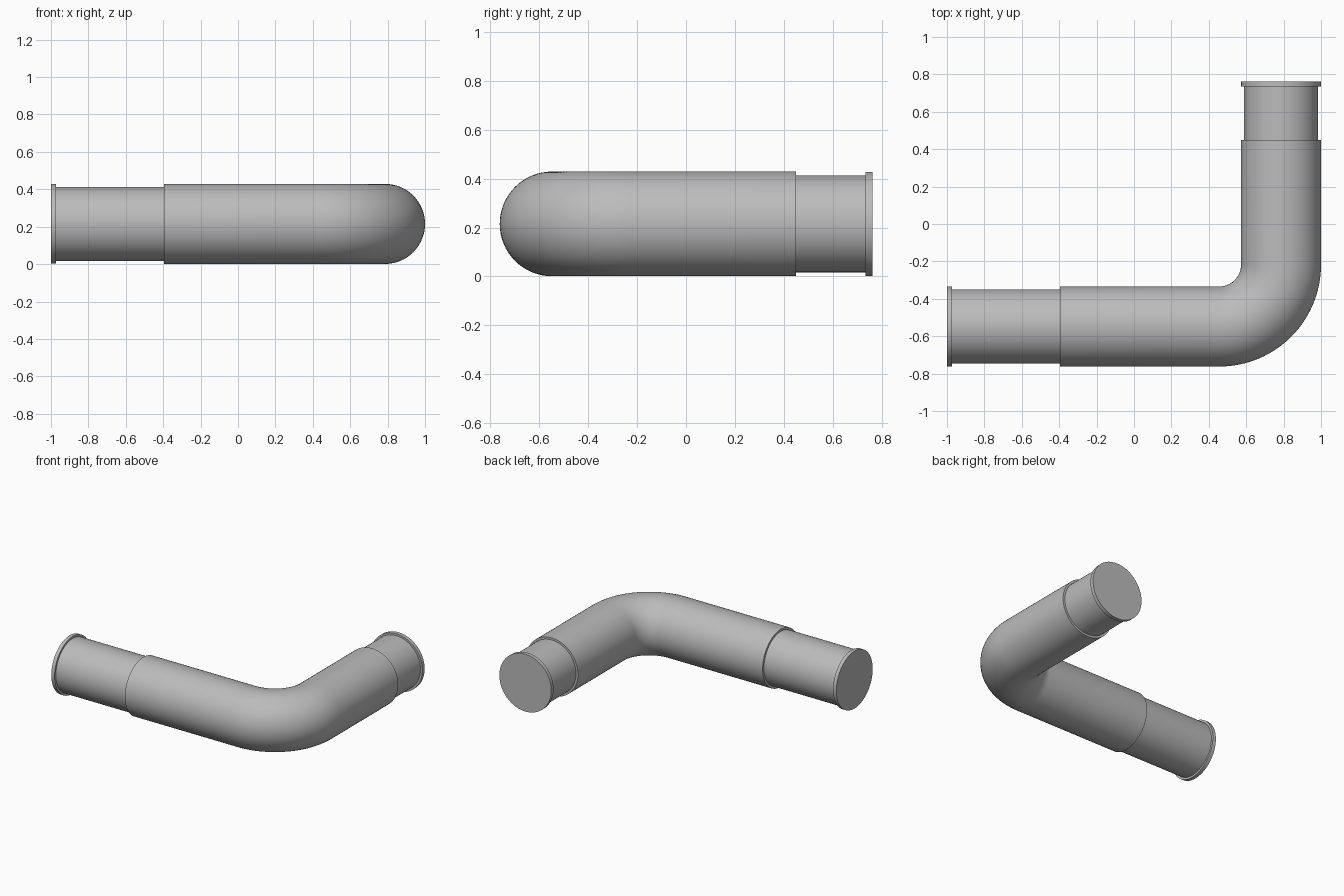
import bpy, bmesh, math
from mathutils import Vector

if "Cube" in bpy.data.objects:
    bpy.data.objects.remove(bpy.data.objects["Cube"])

SIDES = 64
R_SLEEVE, R_TUBE, R_FLANGE = 0.214, 0.198, 0.213
CX, CY, CZ = 0.786, -0.548, 0.215      # centre lines of the two runs
BEND = 0.33                            # centre line radius of the elbow
X_END, Y_END, LIP = -1.0, 0.762, 0.027
X_SLEEVE, Y_SLEEVE = -0.395, 0.45

grey = bpy.data.materials.new("steel grey")
grey.use_nodes = True
colour = (0.5, 0.5, 0.5, 1)
grey.diffuse_color = colour
grey.node_tree.nodes["Principled BSDF"].inputs["Base Color"].default_value = colour


def sweep(name, stations, radius):
    """Closed round tube through (point, heading angle) stations lying flat."""
    bm = bmesh.new()
    rings = []
    for (x, y), heading in stations:
        side = Vector((-math.sin(heading), math.cos(heading), 0))
        ring = []
        for i in range(SIDES):
            a = math.tau * i / SIDES
            offset = side * math.cos(a) + Vector((0, 0, math.sin(a)))
            ring.append(bm.verts.new(Vector((x, y, CZ)) + offset * radius))
        rings.append(ring)
    for r0, r1 in zip(rings, rings[1:]):
        for i in range(SIDES):
            j = (i + 1) % SIDES
            bm.faces.new((r0[i], r0[j], r1[j], r1[i]))
    bm.faces.new(rings[0])
    bm.faces.new(rings[-1])
    bmesh.ops.recalc_face_normals(bm, faces=bm.faces)
    mesh = bpy.data.meshes.new(name)
    bm.to_mesh(mesh)
    bm.free()
    mesh.materials.append(grey)
    obj = bpy.data.objects.new(name, mesh)
    bpy.context.collection.objects.link(obj)
    bpy.ops.object.select_all(action='DESELECT')
    obj.select_set(True)
    bpy.context.view_layer.objects.active = obj
    bpy.ops.object.shade_smooth_by_angle(angle=math.radians(35))


def along_x(x):
    return ((x, CY), 0)


def along_y(y):
    return ((CX, y), math.pi / 2)


# Bent outer sleeve
steps = 24
elbow = []
for k in range(steps + 1):
    t = math.pi / 2 * k / steps
    elbow.append(((CX - BEND + BEND * math.sin(t), CY + BEND - BEND * math.cos(t)), t))
sweep("bent_sleeve", [along_x(X_SLEEVE)] + elbow + [along_y(Y_SLEEVE)], R_SLEEVE)

# Narrower end tubes, tucked slightly into the sleeve and the lips
tuck = 0.01
sweep("long_end_tube", [along_x(X_END + tuck), along_x(X_SLEEVE + tuck)], R_TUBE)
sweep("short_end_tube", [along_y(Y_SLEEVE - tuck), along_y(Y_END - tuck)], R_TUBE)

# End lips
sweep("long_end_lip", [along_x(X_END), along_x(X_END + LIP)], R_FLANGE)
sweep("short_end_lip", [along_y(Y_END - LIP), along_y(Y_END)], R_FLANGE)
